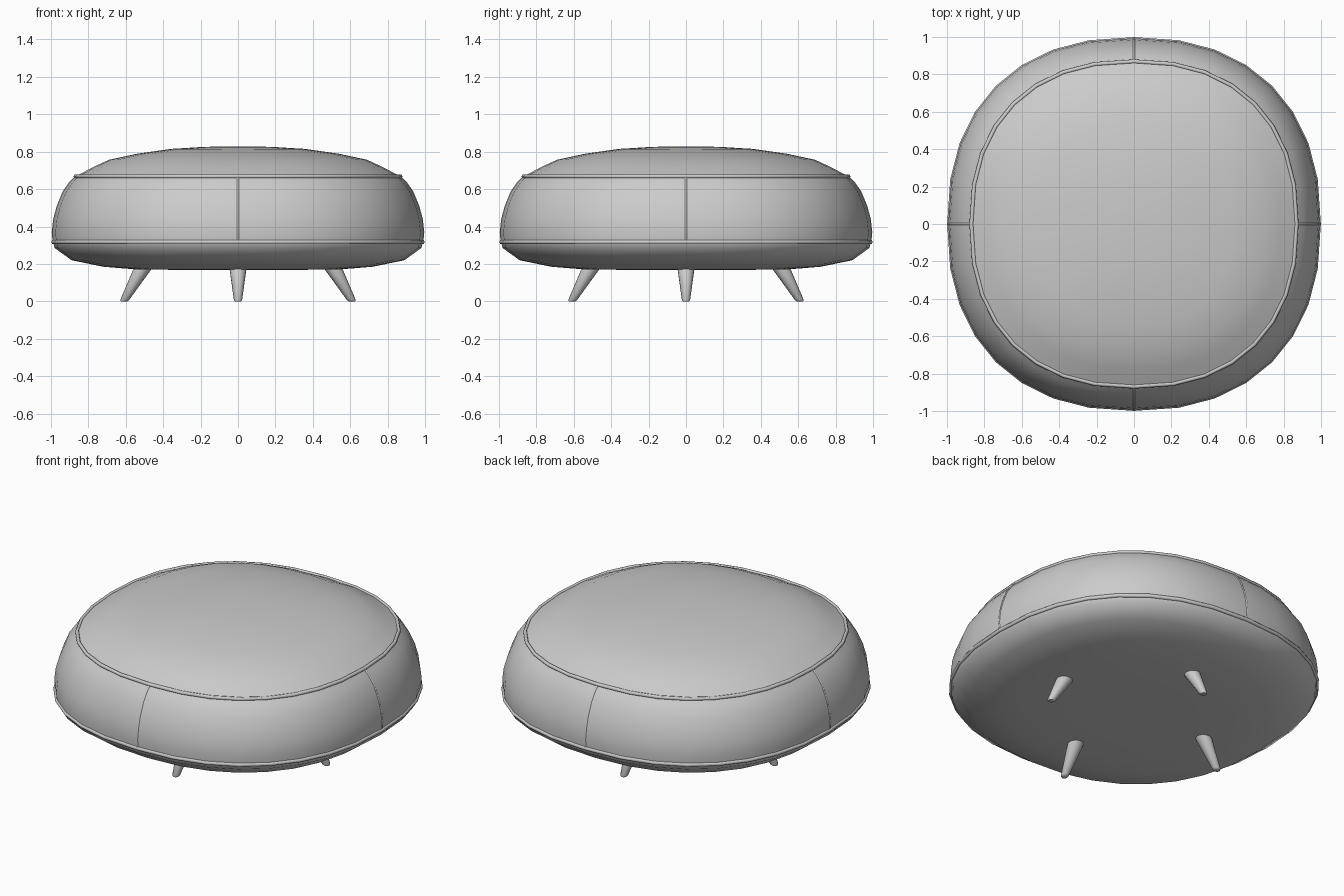
import bpy, bmesh, math
from mathutils import Vector

if "Cube" in bpy.data.objects:
    bpy.data.objects.remove(bpy.data.objects["Cube"])

SIDES = 32


def outline(r, z, n=2.3):
    """Rounded-square ring of points at radius r and height z."""
    pts = []
    for i in range(SIDES):
        a = 2 * math.pi * i / SIDES
        c, s = math.cos(a), math.sin(a)
        pts.append(Vector((r * math.copysign(abs(c) ** (2 / n), c),
                           r * math.copysign(abs(s) ** (2 / n), s), z)))
    return pts


def finish(bm, name, angle=50):
    bmesh.ops.recalc_face_normals(bm, faces=bm.faces)
    me = bpy.data.meshes.new(name)
    bm.to_mesh(me)
    bm.free()
    ob = bpy.data.objects.new(name, me)
    bpy.context.collection.objects.link(ob)
    bpy.ops.object.select_all(action='DESELECT')
    ob.select_set(True)
    bpy.context.view_layer.objects.active = ob
    bpy.ops.object.shade_smooth_by_angle(angle=math.radians(angle))
    return ob


def loft(bm, rings, closed=False):
    """Bridge rings of points with quads."""
    vs = [[bm.verts.new(p) for p in ring] for ring in rings]
    pairs = list(zip(vs, vs[1:])) + ([(vs[-1], vs[0])] if closed else [])
    for a, b in pairs:
        k = len(a)
        for i in range(k):
            j = (i + 1) % k
            bm.faces.new((a[i], a[j], b[j], b[i]))
    return vs


def tube(name, path, radius, closed):
    cu = bpy.data.curves.new(name, 'CURVE')
    cu.dimensions = '3D'
    cu.bevel_depth = radius
    cu.bevel_resolution = 1
    cu.use_fill_caps = True
    sp = cu.splines.new('POLY')
    sp.points.add(len(path) - 1)
    for p, co in zip(sp.points, path):
        p.co = (*co, 1)
    sp.use_cyclic_u = closed
    ob = bpy.data.objects.new(name, cu)
    bpy.context.collection.objects.link(ob)


# Fabric body: lower panel, side band and domed top share one lofted shell
bottom = [(0.3, 0.168), (0.55, 0.171), (0.72, 0.185), (0.89, 0.22), (0.98, 0.285), (0.988, 0.315)]
side = [(0.988, 0.315), (0.993, 0.37), (0.985, 0.44), (0.966, 0.51), (0.935, 0.585), (0.90, 0.635), (0.868, 0.668)]
top = [(0.868, 0.668), (0.78, 0.715), (0.69, 0.757), (0.54, 0.789), (0.36, 0.815), (0.18, 0.826)]


def panel(name, profile, cap=None):
    bm = bmesh.new()
    rings = loft(bm, [outline(r, z) for r, z in profile])
    if cap:
        ring, z = cap
        centre = bm.verts.new((0, 0, z))
        vs = rings[ring]
        for i in range(SIDES):
            bm.faces.new((vs[i], vs[(i + 1) % SIDES], centre))
    return finish(bm, name)


panel("bottom_panel", bottom, (0, 0.168))
panel("side_band", side)
panel("top_cushion", top, (-1, 0.829))

# Piping along both seams
tube("lower_piping", outline(0.987, 0.317), 0.012, True)
tube("upper_piping", outline(0.869, 0.668), 0.011, True)

# Four vertical seams in the side band
for k in range(4):
    a = k * math.pi / 2
    tube("side_seam", [Vector((math.cos(a) * (r - 0.003), math.sin(a) * (r - 0.003), z))
                       for r, z in side], 0.007, False)

# Four splayed tapered legs on the axes
for k in range(4):
    a = k * math.pi / 2
    d = Vector((math.cos(a), math.sin(a), 0))
    s = Vector((-math.sin(a), math.cos(a), 0))
    bm = bmesh.new()
    rings = []
    for r, z, rad in [(0.609, 0.0, 0.016), (0.606, 0.007, 0.022), (0.515, 0.165, 0.044), (0.485, 0.215, 0.05)]:
        c = d * r + Vector((0, 0, z))
        rings.append([c + d * rad * 1.08 * math.cos(t) + s * rad * math.sin(t)
                      for t in (2 * math.pi * i / 16 for i in range(16))])
    vs = loft(bm, rings)
    bm.faces.new(vs[0])
    bm.faces.new(vs[-1])
    finish(bm, "leg")
